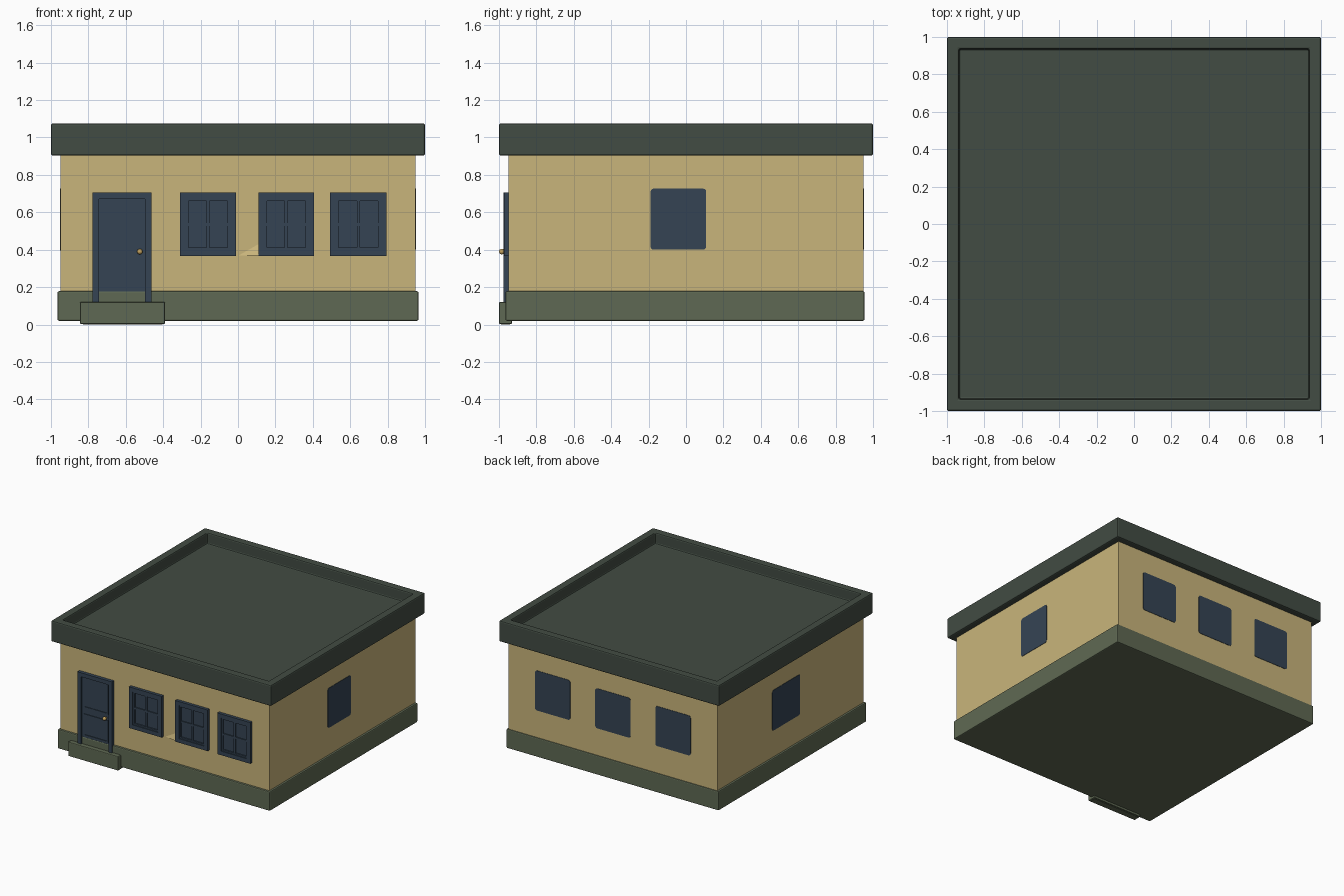
import bpy, bmesh, math
from mathutils import Vector, Matrix

if "Cube" in bpy.data.objects:
    bpy.data.objects.remove(bpy.data.objects["Cube"])


def material(name, r, g, b):
    m = bpy.data.materials.new(name)
    lin = [((c / 255 + 0.055) / 1.055) ** 2.4 for c in (r, g, b)]
    m.diffuse_color = (*lin, 1)
    m.use_nodes = True
    m.node_tree.nodes["Principled BSDF"].inputs["Base Color"].default_value = m.diffuse_color
    return m


SAND = material("sand wall", 201, 181, 123)
ROOF = material("dark green roof", 66, 76, 67)
STONE = material("olive plinth", 95, 105, 83)
NAVY = material("navy joinery", 53, 68, 84)
BRASS = material("brass", 200, 165, 95)


def finish(name, bm, mat, bevel=0):
    bmesh.ops.recalc_face_normals(bm, faces=bm.faces)
    me = bpy.data.meshes.new(name)
    bm.to_mesh(me)
    bm.free()
    me.materials.append(mat)
    ob = bpy.data.objects.new(name, me)
    bpy.context.collection.objects.link(ob)
    if bevel:
        mod = ob.modifiers.new("soft edges", "BEVEL")
        mod.width = bevel
        mod.segments = 2
    return ob


def add_box(bm, x0, x1, y0, y1, z0, z1):
    mat = (Matrix.Translation(((x0 + x1) / 2, (y0 + y1) / 2, (z0 + z1) / 2))
           @ Matrix.Diagonal((x1 - x0, y1 - y0, z1 - z0, 1)))
    bmesh.ops.create_cube(bm, size=1, matrix=mat)


def box(name, dims, mat, bevel=0):
    bm = bmesh.new()
    add_box(bm, *dims)
    return finish(name, bm, mat, bevel)


def add_frame(bm, x0, x1, z0, z1, w, y0, y1, bottom=True):
    """Rectangular frame on the front wall, made of butted bars."""
    add_box(bm, x0, x0 + w, y0, y1, z0, z1)
    add_box(bm, x1 - w, x1, y0, y1, z0, z1)
    add_box(bm, x0 + w, x1 - w, y0, y1, z1 - w, z1)
    if bottom:
        add_box(bm, x0 + w, x1 - w, y0, y1, z0, z0 + w)


W = 0.948  # wall half width

# Main masses
box("walls", (-W, W, -W, W, 0.1, 0.95), SAND)
box("plinth", (-0.965, 0.965, -0.965, 0.955, 0.02, 0.178), STONE, 0.008)
box("door_step", (-0.845, -0.39, -1.0, -0.93, 0.003, 0.12), STONE, 0.006)
box("step_foot", (-0.83, -0.405, -0.99, -0.94, 0.0, 0.02), STONE)

# Roof slab with sunken top
bm = bmesh.new()
add_box(bm, -1, 1, -1, 1, 0.903, 1.075)
top = max(bm.faces, key=lambda f: f.calc_center_median().z)
bmesh.ops.inset_region(bm, faces=[top], thickness=0.065, use_even_offset=True)
hole = bmesh.ops.extrude_face_region(bm, geom=[top])
bmesh.ops.translate(bm, vec=(0, 0, -0.09),
                    verts=[v for v in hole["geom"] if isinstance(v, bmesh.types.BMVert)])
if top.is_valid:
    bmesh.ops.delete(bm, geom=[top], context="FACES_ONLY")
finish("roof", bm, ROOF, 0.01)

# Front windows: frame, sash, cross bars and pane
for i, (x0, x1) in enumerate([(-0.31, -0.012), (0.11, 0.405), (0.493, 0.793)], 1):
    z0, z1 = 0.367, 0.705
    cx, cz = (x0 + x1) / 2, (z0 + z1) / 2
    bm = bmesh.new()
    add_frame(bm, x0, x1, z0, z1, 0.033, -0.973, -0.94)
    add_frame(bm, x0 + 0.033, x1 - 0.033, z0 + 0.033, z1 - 0.033, 0.012, -0.965, -0.94)
    add_box(bm, cx - 0.008, cx + 0.008, -0.963, -0.94, z0 + 0.04, z1 - 0.04)
    add_box(bm, x0 + 0.04, x1 - 0.04, -0.962, -0.94, cz - 0.008, cz + 0.008)
    add_box(bm, x0 + 0.02, x1 - 0.02, -0.954, -0.94, z0 + 0.02, z1 - 0.02)
    finish(f"front_window_{i}", bm, NAVY)

# Door: casing, leaf and two panel mouldings
bm = bmesh.new()
add_frame(bm, -0.777, -0.463, 0.12, 0.705, 0.033, -0.976, -0.94, bottom=False)
add_box(bm, -0.75, -0.49, -0.962, -0.94, 0.12, 0.68)
for z0, z1 in ((0.19, 0.37), (0.42, 0.672)):
    add_frame(bm, -0.725, -0.505, z0, z1, 0.01, -0.967, -0.955)
finish("door", bm, NAVY)

# Door knob on a short stem
bm = bmesh.new()
bmesh.ops.create_uvsphere(bm, u_segments=16, v_segments=10, radius=0.015,
                          matrix=Matrix.Translation((-0.525, -0.985, 0.39)))
add_box(bm, -0.531, -0.519, -0.98, -0.955, 0.384, 0.396)
knob = finish("door_knob", bm, BRASS)
bpy.context.view_layer.objects.active = knob
knob.select_set(True)
bpy.ops.object.shade_smooth_by_angle(angle=math.radians(40))

# Small sloping wedge of wall beside the middle window
bm = bmesh.new()
tri = [bm.verts.new(p) for p in ((0.005, -W, 0.37), (0.11, -W, 0.37), (0.11, -W, 0.43),
                                 (0.11, -0.968, 0.37))]
for a, b, c in ((0, 1, 2), (0, 1, 3), (1, 2, 3), (0, 2, 3)):
    bm.faces.new((tri[a], tri[b], tri[c]))
finish("wall_wedge", bm, SAND)


def painted_window(name, origin, across, normal, a0, a1, z0, z1, r=0.018):
    """Thin rounded plate lying on a wall."""
    bm = bmesh.new()
    ring = []
    for k, (cx, cz) in enumerate(((a1 - r, z1 - r), (a0 + r, z1 - r),
                                  (a0 + r, z0 + r), (a1 - r, z0 + r))):
        for s in range(4):
            t = math.radians(90 * k + 30 * s)
            p = Vector(origin) + Vector(across) * (cx + r * math.cos(t))
            ring.append(bm.verts.new(p + Vector((0, 0, cz + r * math.sin(t)))))
    face = bm.faces.new(ring)
    out = bmesh.ops.extrude_face_region(bm, geom=[face])
    bmesh.ops.translate(bm, vec=Vector(normal) * 0.004,
                        verts=[v for v in out["geom"] if isinstance(v, bmesh.types.BMVert)])
    finish(name, bm, NAVY)


# Painted windows on the sides and back
E = W - 0.001
painted_window("right_window", (E, 0, 0), (0, 1, 0), (1, 0, 0), -0.19, 0.108, 0.40, 0.727)
painted_window("left_window", (-E, 0, 0), (0, 1, 0), (-1, 0, 0), -0.125, 0.235, 0.395, 0.727)
for i, cx in enumerate((-0.547, 0.0, 0.547), 1):
    painted_window(f"back_window_{i}", (0, E, 0), (1, 0, 0), (0, 1, 0),
                   cx - 0.16, cx + 0.16, 0.40, 0.727)
